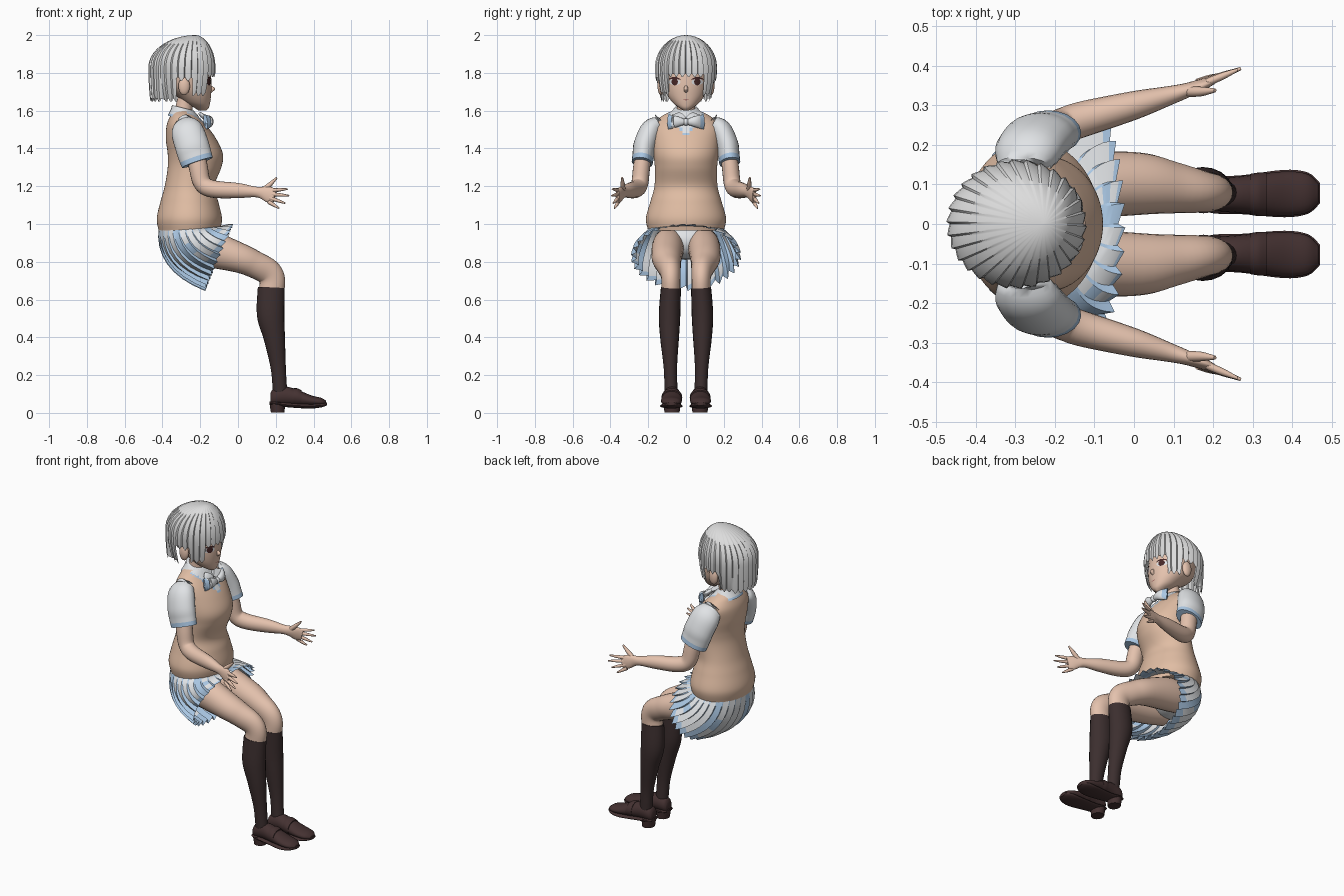
import bpy, bmesh, math
from mathutils import Vector
from mathutils.bvhtree import BVHTree

cube = bpy.data.objects.get("Cube")
if cube:
    bpy.data.objects.remove(cube)


def material(name, r, g, b):
    m = bpy.data.materials.new(name)
    m.use_nodes = True
    m.diffuse_color = (r, g, b, 1)
    m.node_tree.nodes["Principled BSDF"].inputs["Base Color"].default_value = (r, g, b, 1)
    return m


SKIN = material("skin", .78, .54, .42)
VEST = material("vest_beige", .75, .51, .37)
HAIR = material("silver_hair", .72, .72, .72)
SHIRT = material("white_cloth", .75, .77, .79)
BLUE = material("pale_blue", .40, .57, .77)
SOCK = material("dark_sock", .045, .028, .028)
SHOE = material("brown_leather", .058, .031, .031)
EYE = material("dark_eye", .06, .02, .02)
LIP = material("lip", .45, .2, .17)


def make(name, verts, faces, mats, rule=None, angle=50):
    """Mesh object; rule(face centre, face number) gives the material slot."""
    me = bpy.data.meshes.new(name)
    me.from_pydata(verts, [], faces)
    for m in mats:
        me.materials.append(m)
    bm = bmesh.new()
    bm.from_mesh(me)
    bmesh.ops.recalc_face_normals(bm, faces=bm.faces)
    bm.to_mesh(me)
    bm.free()
    if rule:
        for p in me.polygons:
            p.material_index = rule(p.center, p.index)
    ob = bpy.data.objects.new(name, me)
    bpy.context.collection.objects.link(ob)
    bpy.ops.object.select_all(action='DESELECT')
    ob.select_set(True)
    bpy.context.view_layer.objects.active = ob
    bpy.ops.object.shade_smooth_by_angle(angle=math.radians(angle))
    return ob


def resample(rows, steps):
    """Smooth curve through the rows."""
    out = []
    for i in range(len(rows) - 1):
        p = [rows[max(0, min(len(rows) - 1, i + k))] for k in (-1, 0, 1, 2)]
        for j in range(steps):
            t = j / steps
            out.append([b + .5 * t * (c - a + t * (2*a - 5*b + 4*c - d + t * (3*(b - c) + d - a)))
                        for a, b, c, d in zip(*p)])
    return out + [list(rows[-1])]


def tube(name, rows, mats, rule=None, flat=None, s=1, segs=20, steps=5, cap=True, shear=0):
    """Loft of ellipses; each row is x, y, z, radius a, sideways radius b."""
    rows = resample(rows, steps)
    pts = [Vector((r[0], r[1] * s, r[2])) for r in rows]
    verts, faces = [], []
    for i, r in enumerate(rows):
        t = Vector(flat) if flat else (pts[min(i + 1, len(pts) - 1)] - pts[max(i - 1, 0)]).normalized()
        ref = Vector((1, 0, 0)) if abs(t.y) > .9 else Vector((0, 1, 0))
        side = (ref - t * ref.dot(t)).normalized()
        up = side.cross(t)
        for k in range(segs):
            w = 2 * math.pi * k / segs
            v = pts[i] + up * r[3] * math.cos(w) + side * r[4] * math.sin(w)
            v.z -= shear * (v.x - pts[i].x)
            verts.append(v)
    for i in range(len(rows) - 1):
        for k in range(segs):
            n = (k + 1) % segs
            faces.append((i*segs + k, i*segs + n, (i + 1)*segs + n, (i + 1)*segs + k))
    if cap:
        faces += [tuple(range(segs)), tuple(range(len(verts) - segs, len(verts)))]
    return make(name, verts, faces, mats, rule, 60)


def body(name, rows, *args, **kw):
    """Upright loft; each row is z, front x, back x, half width."""
    return tube(name, [((f + b) / 2, 0, z, (f - b) / 2, w) for z, f, b, w in rows],
                *args, flat=(0, 0, 1), **kw)


def ball(name, loc, size, mat):
    x, y, z = loc
    a, b, c = size
    arc = [math.pi * k / 10 for k in range(11)]
    rows = [(x, y, z - c * math.cos(w), a * math.sin(w) + .0005, b * math.sin(w) + .0005) for w in arc]
    return tube(name, rows, [mat], flat=(0, 0, 1), steps=1)


# Torso with V-neck
def vest_rule(c, i):
    gap = (c.z - 1.455) * .75 - abs(c.y)
    if c.x < -.27 or gap < 0 or c.z < 1.4:
        return 0
    return 2 if gap < .014 else 1


body("vest", [(.965, -.095, -.42, .2), (1.03, -.085, -.43, .212), (1.12, -.105, -.41, .188),
              (1.2, -.125, -.388, .167), (1.3, -.088, -.372, .165), (1.37, -.08, -.372, .172),
              (1.45, -.115, -.382, .178), (1.52, -.165, -.378, .178), (1.57, -.21, -.36, .13),
              (1.6, -.235, -.345, .07)], [VEST, SHIRT, BLUE], vest_rule, segs=64, steps=7)
tube("neck", [(-.29, 0, 1.55, .05, .055), (-.285, 0, 1.62, .045, .048), (-.27, 0, 1.68, .045, .048)], [SKIN])
body("collar", [(1.615, -.235, -.35, .06), (1.59, -.21, -.355, .08), (1.55, -.18, -.372, .112)],
     [SHIRT, BLUE], lambda c, i: int(i >= 220 and i < 280), segs=28, shear=.25)

# Head and face
head = body("head", [(1.6, -.17, -.21, .012), (1.615, -.155, -.23, .036), (1.64, -.148, -.28, .068),
                     (1.68, -.143, -.33, .098), (1.73, -.14, -.4, .12), (1.8, -.145, -.43, .13),
                     (1.88, -.16, -.42, .12), (1.95, -.22, -.36, .06)], [SKIN], segs=40)
surface = BVHTree.FromPolygons([v.co for v in head.data.vertices], [p.vertices[:] for p in head.data.polygons])
tube("nose", [(-.15, 0, 1.735, .006, .006), (-.135, 0, 1.715, .014, .011), (-.15, 0, 1.695, .008, .008)],
     [SKIN], flat=(0, 0, 1))


def plate(name, y, z, w, h, mat, lift, bend=0):
    """Thin painted oval laid on the face."""
    verts = []
    for r in (0, .5, 1):
        for k in range(20):
            t = 2 * math.pi * k / 20
            u = r * math.cos(t)
            py, pz = y + w * u, z + h * r * math.sin(t) - bend * u * u
            hit = surface.ray_cast(Vector((0, py, pz)), Vector((-1, 0, 0)))[0]
            verts.append((hit.x + lift, py, pz))
    faces = [(a + k, a + (k + 1) % 20, a + 20 + (k + 1) % 20, a + 20 + k) for a in (0, 20) for k in range(20)]
    make(name, verts, faces, [mat])


plate("mouth", 0, 1.658, .016, .003, LIP, .002)

# Hair: fluted bob with a pointed hem
LOCKS = 30


def hem(deg):
    if deg < 38:
        return 1.785
    if deg < 70:
        return 1.685
    return 1.765 if deg < 102 else 1.655


verts, faces = [], []
N, ROWS = LOCKS * 6, 20
for j in range(ROWS):
    for k in range(N):
        th = 2 * math.pi * k / N
        saw = (k % 6) / 5
        deg = abs(math.degrees(math.atan2(math.sin(th), math.cos(th))))
        if j < 11:
            w = math.pi / 2 * (j + .15) / 10.15
            r, z = math.sin(w), 1.83 + .17 * math.cos(w)
        else:
            tip = hem(deg) + .045 * abs(saw - .5) - .012
            z = 1.83 + (tip - 1.83) * (j - 10) / (ROWS - 11)
            r = 1 - (.06 if deg > 130 else .2) * ((1.83 - z) / .19) ** 2
        f = r * (.96 + .05 * saw * r)
        verts.append((-.297 + .07 * (1 - min(1, r if j < 11 else 1)) + .176 * f * math.cos(th),
                      .163 * f * math.sin(th), z))
        if j:
            n = (k + 1) % N
            faces.append(((j-1)*N + k, (j-1)*N + n, j*N + n, j*N + k))
faces.append(tuple(range(N)))
make("hair", verts, faces, [HAIR], angle=35)

# Pleated skirt draped over the seat
PLEATS = 30


def skirt_point(w, t, push):
    c, s = math.cos(w), math.sin(w)
    waist = Vector((-.26 + .16 * c, .19 * s, .985))
    bulge = Vector((-.25 + .19 * c, .28 * s, .88 + .12 * c))
    edge = Vector((-.105 + .07 * c, .27 * s, .83 + .165 * c))
    p = waist * (1 - t)**2 + bulge * 2 * t * (1 - t) + edge * t * t
    mid = Vector((-.2, 0, .92))
    return mid + (p - mid) * (1 + push * t)


def skirt_rule(c, i):
    row, col = divmod(i, PLEATS * 2)
    return int(row == 7 or col % 2 or (col // 2) % 5 == 0 or (row in (3, 4) and (col // 2) % 5 == 1))


verts, faces = [], []
N = PLEATS * 2
for j in range(9):
    for k in range(N):
        w = 2 * math.pi * (k // 2 + (.85 if k % 2 else 0)) / PLEATS
        verts.append(skirt_point(w, j / 8, .08 if k % 2 else -.03))
        if j:
            n = (k + 1) % N
            faces.append(((j-1)*N + k, (j-1)*N + n, j*N + n, j*N + k))
make("skirt", verts, faces, [SHIRT, BLUE], skirt_rule, 20)
ball("underwear", (-.26, 0, .91), (.13, .17, .1), SHIRT)

# Paired parts
for s, side in ((1, "left"), (-1, "right")):
    def pair(name, rows, mats, rule=None, **kw):
        return tube(side + "_" + name, rows, mats, rule, s=s, **kw)

    ball(side + "_ear", (-.285, s * .132, 1.73), (.03, .018, .048), SKIN)
    plate(side + "_eye_white", s * .06, 1.752, .03, .017, SHIRT, .002)
    plate(side + "_iris", s * .06, 1.753, .017, .019, EYE, .004)
    plate(side + "_lash", s * .062, 1.774, .034, .005, EYE, .006, .01)
    pair("bow", [(-.15, .006, 1.54, .014, .014), (-.15, .05, 1.542, .03, .02), (-.172, .092, 1.54, .04, .012)],
         [SHIRT, BLUE], lambda c, i: int(abs(c.y) > .078))
    pair("collar_wing", [(-.19, .02, 1.575, .012, .03), (-.165, .06, 1.55, .012, .035), (-.17, .095, 1.525, .006, .01)],
         [SHIRT, BLUE], lambda c, i: int(abs(c.y) > .083))

    # Arm and sleeve
    pair("sleeve", [(-.28, .13, 1.525, .06, .045), (-.27, .18, 1.495, .085, .06), (-.245, .215, 1.42, .09, .062),
                    (-.23, .225, 1.37, .089, .058), (-.215, .232, 1.325, .086, .056)],
         [SHIRT, BLUE], lambda c, i: int(i >= 340 and i != 400), segs=20)
    pair("arm", [(-.23, .22, 1.4, .052, .045), (-.21, .235, 1.3, .05, .045), (-.188, .245, 1.215, .047, .045),
                 (-.13, .265, 1.185, .046, .045), (0, .3, 1.177, .04, .036), (.09, .325, 1.17, .028, .024),
                 (.13, .337, 1.165, .033, .019), (.165, .35, 1.155, .042, .015), (.195, .362, 1.147, .036, .011)], [SKIN])
    tips = [(.262, .39, 1.185), (.27, .393, 1.15), (.25, .385, 1.11), (.218, .378, 1.083)]
    for i, (x, y, z) in enumerate(tips):
        bx, by, bz = .185 - .008 * i, .358, 1.178 - .02 * i
        pair("finger_%d" % (i + 1), [(bx, by, bz, .011, .01), ((bx + x) / 2, (by + y) / 2, (bz + z) / 2, .009, .009),
                                     (x, y, z, .004, .004)], [SKIN], segs=8)
    pair("thumb", [(.13, .335, 1.175, .016, .014), (.17, .335, 1.21, .012, .012), (.205, .338, 1.245, .005, .005)],
         [SKIN], segs=8)

    # Leg, sock and shoe
    pair("leg", [(-.3, .085, .885, .085, .075), (-.18, .095, .875, .1, .085), (0, .102, .823, .08, .08),
                 (.09, .093, .785, .072, .067), (.158, .083, .747, .07, .055), (.182, .08, .7, .068, .05),
                 (.175, .08, .63, .065, .05)], [SKIN], segs=24)
    pair("sock", [(.176, .08, .662, .071, .053), (.173, .087, .52, .073, .057), (.192, .087, .4, .057, .05),
                  (.212, .083, .25, .041, .036), (.22, .08, .15, .038, .034), (.225, .077, .08, .04, .034)], [SOCK])
    ahead = (1, 0, 0)
    pair("shoe", [(.172, .074, .075, .03, .028), (.19, .074, .083, .045, .04), (.25, .074, .09, .05, .045),
                  (.32, .075, .078, .042, .052), (.39, .077, .064, .028, .056), (.44, .078, .058, .022, .048),
                  (.466, .078, .054, .01, .024)], [SHOE], flat=ahead)
    pair("sole", [(.168, .074, .052, .008, .034), (.2, .074, .05, .012, .047), (.27, .074, .042, .013, .049),
                  (.38, .077, .036, .013, .06), (.44, .078, .042, .013, .052), (.47, .078, .047, .008, .026)],
         [SHOE], flat=ahead)
    pair("heel", [(.21, .074, .002, .036, .04), (.208, .074, .055, .042, .046)], [SHOE], flat=(0, 0, 1), steps=1)
    pair("shoe_strap", [(.295, .075, .085, .046, .052), (.315, .075, .083, .047, .055), (.335, .075, .078, .042, .055)],
         [SHOE], flat=ahead)
ball("bow_knot", (-.148, 0, 1.54), (.018, .016, .02), SHIRT)
